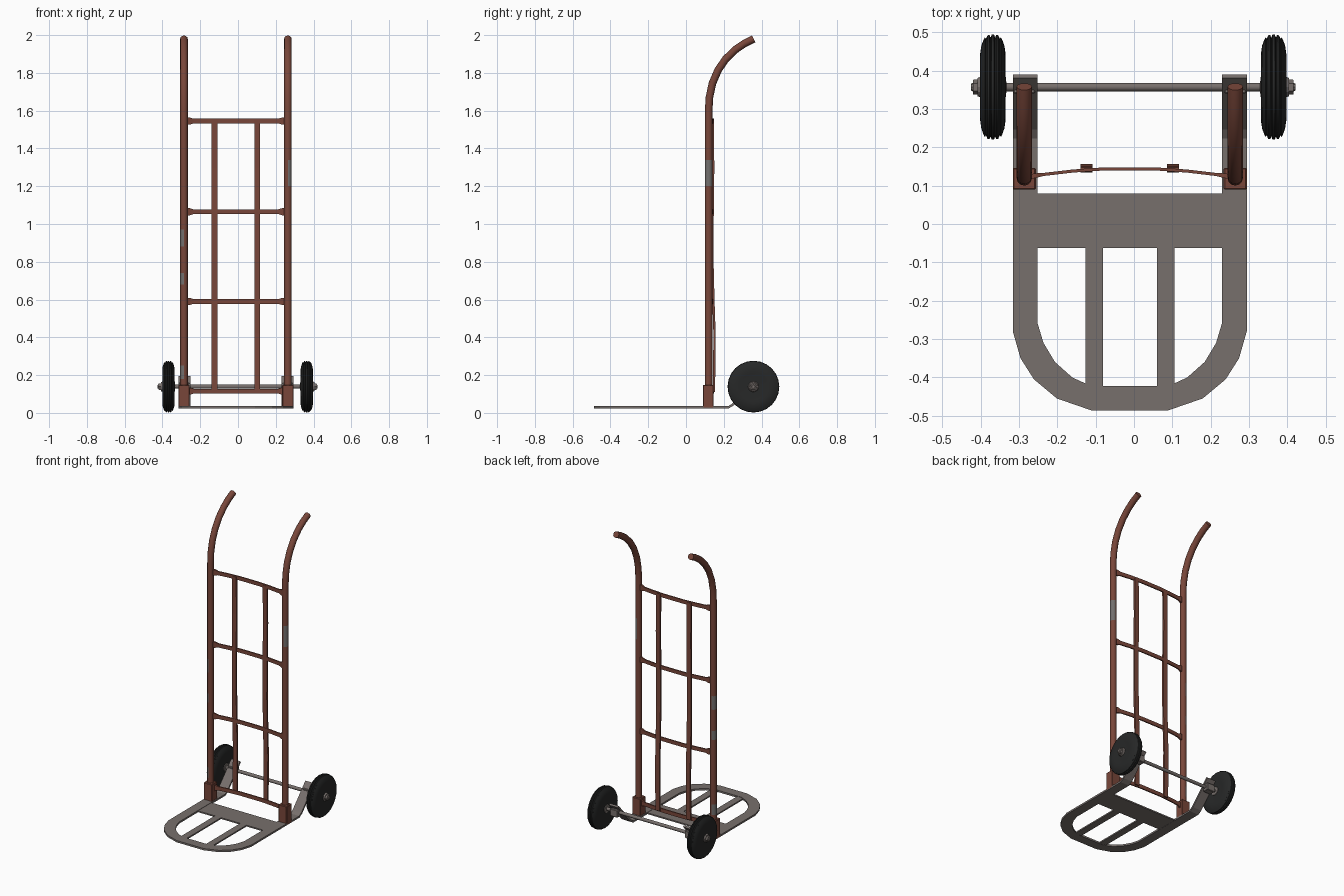
import bpy, bmesh, math
from mathutils import Vector

if "Cube" in bpy.data.objects:
    bpy.data.objects.remove(bpy.data.objects["Cube"])

CX = -0.011  # middle of the frame


def material(name, rgb):
    m = bpy.data.materials.new(name)
    m.diffuse_color = (*rgb, 1)
    m.use_nodes = True
    m.node_tree.nodes["Principled BSDF"].inputs["Base Color"].default_value = m.diffuse_color
    return m


RUST = material("rust red paint", (0.19, 0.062, 0.042))
STEEL = material("dull steel", (0.185, 0.16, 0.15))
WORN = material("bare worn metal", (0.17, 0.16, 0.155))
RUBBER = material("black rubber", (0.02, 0.021, 0.021))
HUB = material("dark hub", (0.045, 0.045, 0.044))


def finish(name, bm, mats, rule=None, smooth=None):
    bmesh.ops.recalc_face_normals(bm, faces=bm.faces)
    if rule:
        for f in bm.faces:
            f.material_index = rule(f.calc_center_median())
    me = bpy.data.meshes.new(name)
    bm.to_mesh(me)
    bm.free()
    for m in mats:
        me.materials.append(m)
    ob = bpy.data.objects.new(name, me)
    bpy.context.collection.objects.link(ob)
    if smooth:
        bpy.ops.object.select_all(action='DESELECT')
        ob.select_set(True)
        bpy.context.view_layer.objects.active = ob
        bpy.ops.object.shade_smooth_by_angle(angle=math.radians(smooth))
    return ob


def box(name, x, y, z, mat, bevel=0):
    bm = bmesh.new()
    bmesh.ops.create_cube(bm, size=1)
    for v in bm.verts:
        v.co = [(r[0] + r[1]) / 2 + c * (r[1] - r[0]) for r, c in zip((x, y, z), v.co)]
    if bevel:
        bmesh.ops.bevel(bm, geom=bm.edges[:], offset=bevel, segments=1, affect='EDGES')
    return finish(name, bm, [mat])


def sweep(name, path, section, ref, mats, scale=None, rule=None, smooth=None):
    """Carry a closed section along a path; ref is the section's first axis."""
    bm = bmesh.new()
    pts = [Vector(p) for p in path]
    rings = []
    for i, p in enumerate(pts):
        t = (pts[min(i + 1, len(pts) - 1)] - pts[max(i - 1, 0)]).normalized()
        u = Vector(ref)
        u = (u - t * u.dot(t)).normalized()
        w = t.cross(u)
        k = scale[i] if scale else 1
        rings.append([bm.verts.new(p + u * a * k + w * b * k) for a, b in section])
    n = len(section)
    for r, q in zip(rings, rings[1:]):
        for j in range(n):
            bm.faces.new((r[j], r[(j + 1) % n], q[(j + 1) % n], q[j]))
    bm.faces.new(rings[0])
    bm.faces.new(rings[-1])
    return finish(name, bm, mats, rule, smooth)


def circle(r, n):
    return [(r * math.cos(2 * math.pi * i / n), r * math.sin(2 * math.pi * i / n)) for i in range(n)]


def rect(a, b):
    return [(-a / 2, -b / 2), (a / 2, -b / 2), (a / 2, b / 2), (-a / 2, b / 2)]


def lathe(name, profile, n, x0, y0, z0, mats, rule=None, smooth=None):
    """Revolve (x, radius) points about the x direction."""
    bm = bmesh.new()
    rings = [[bm.verts.new((x0 + x, y0 + r * c, z0 + r * s)) for c, s in circle(1, n)] for x, r in profile]
    for r, q in zip(rings, rings[1:]):
        for j in range(n):
            bm.faces.new((r[j], r[(j + 1) % n], q[(j + 1) % n], q[j]))
    bm.faces.new(rings[0])
    bm.faces.new(rings[-1])
    return finish(name, bm, mats, rule, smooth)


# handle poles, with chipped patches between given heights
bend = [(0.12, 1.6), (0.124, 1.67), (0.14, 1.745), (0.17, 1.815), (0.21, 1.873),
        (0.26, 1.922), (0.31, 1.956), (0.358, 1.98)]
straight = [0.03, 0.18, 0.25, 0.68, 0.74, 0.88, 0.97, 1.2, 1.28, 1.34, 1.42, 1.5]
for side, s in (("left", -1), ("right", 1)):
    x = CX + s * 0.275
    chips = [(0.18, 0.25), (0.68, 0.74), (0.88, 0.97)] if s < 0 else [(1.2, 1.28), (1.28, 1.34)]

    def chipped(c, x=x, s=s, chips=chips):
        return int((c.x - x) * s > 0.004 and any(a < c.z < b for a, b in chips))

    path = [(x, 0.12, z) for z in straight] + [(x, y, z) for y, z in bend]
    sweep(side + "_pole", path, circle(0.02, 12), (1, 0, 0), [RUST, WORN], rule=chipped, smooth=40)
    # socket holding the foot of the pole
    box(side + "_pole_socket", (x - 0.03, x + 0.03), (0.09, 0.146), (0.025, 0.148), RUST, 0.003)
    # bearing block round the axle
    box(side + "_axle_block", (x - 0.028, x + 0.028), (0.34, 0.382), (0.112, 0.16), STEEL, 0.003)

# bowed cross rails with flared ends
for i, z in enumerate((0.115, 0.59, 1.065, 1.545)):
    xs = [-0.265, -0.245, -0.225, -0.15, -0.07, 0.07, 0.15, 0.225, 0.245, 0.265]
    path = [(CX + x, 0.145 - 0.022 * (x / 0.265) ** 2, z) for x in xs]
    sweep(f"cross_rail_{i + 1}", path, rect(0.025, 0.008), (0, 0, 1), [RUST],
          scale=[1.5, 1.5, 1, 1, 1, 1, 1, 1, 1.5, 1.5])

# upright slats
for side, x in (("left", -0.124), ("right", 0.102)):
    path = [(x, y, z) for y, z in ((0.148, 0.11), (0.15, 0.3), (0.151, 0.42), (0.145, 0.6),
                                   (0.14, 0.8), (0.141, 1.065), (0.144, 1.3), (0.141, 1.55))]
    sweep(side + "_slat", path, rect(0.031, 0.012), (1, 0, 0), [RUST])

# toe plate: U-shaped flat frame whose rear arms rise to the axle
Z = 0.03
outer = [(.305, .385, .19), (.305, .25, .045), (.305, .225, Z), (.305, -.28, Z), (.285, -.35, Z),
         (.25, -.405, Z), (.19, -.455, Z), (.10, -.486, Z)]
inner = [(.24, .385, .19), (.24, .25, .045), (.24, .225, Z), (.24, -.26, Z), (.225, -.31, Z),
         (.195, -.36, Z), (.15, -.40, Z), (.10, -.423, Z)]


def both(half):
    return [(CX - x, y, z) for x, y, z in half] + [(CX + x, y, z) for x, y, z in reversed(half)]


bm = bmesh.new()
a = [bm.verts.new(p) for p in both(outer)]
b = [bm.verts.new(p) for p in both(inner)]
for i in range(len(a) - 1):
    bm.faces.new((a[i], a[i + 1], b[i + 1], b[i]))
frame = finish("toe_plate_frame", bm, [STEEL])
mod = frame.modifiers.new("thickness", 'SOLIDIFY')
mod.thickness = 0.012
mod.offset = 0
box("toe_plate_crossbar", (-0.252, 0.232), (-0.062, 0.08), (0.025, 0.034), STEEL)
for side, x in (("left", -0.104), ("right", 0.083)):
    box(side + "_toe_plate_bar", (x - 0.023, x + 0.023), (-0.43, -0.055), (0.025, 0.034), STEEL)

# axle
YW, ZW = 0.357, 0.139
lathe("axle", [(-0.415, 0.011), (0.41, 0.011)], 10, 0, YW, ZW, [STEEL], smooth=40)

# wheels: ribbed tyre, dished hub with worn patches, nut and washer
side_wall = [(0.031, 0.072), (0.033, 0.088), (0.03, 0.108), (0.025, 0.122)]
tread = [(0.021, 0.13), (0.018, 0.126), (0.014, 0.135), (0.009, 0.136), (0.006, 0.129), (0.003, 0.137)]
half = side_wall + tread
tyre = half + [(-x, r) for x, r in reversed(half)]
dish = [(0.031, 0.073), (0.02, 0.064), (0.022, 0.034), (0.034, 0.026), (0.035, 0.014)]
hub = [(-x, r) for x, r in reversed(dish)] + dish
for side, s, x in (("left", -1, -0.368), ("right", 1, 0.364)):
    lathe(side + "_tyre", tyre, 24, x, YW, ZW, [RUBBER], smooth=25)

    def worn(c):
        dy, dz = c.y - YW, c.z - ZW
        ang = math.degrees(math.atan2(dz, dy)) % 360
        r = math.hypot(dy, dz)
        return int(0.04 < r < 0.062 and (ang < 60 or 180 < ang < 240)) + 2 * int(r < 0.032)

    lathe(side + "_hub", hub, 24, x, YW, ZW, [HUB, WORN, STEEL], rule=worn, smooth=25)
    lathe(side + "_washer", [(s * 0.034, 0.026), (s * 0.04, 0.024)], 12, x, YW, ZW, [STEEL])
    lathe(side + "_axle_nut", [(s * 0.04, 0.02), (s * 0.052, 0.019)], 6, x, YW, ZW, [STEEL])
    lathe(side + "_axle_tip", [(s * 0.05, 0.012), (s * 0.057, 0.009)], 8, x, YW, ZW, [STEEL])
